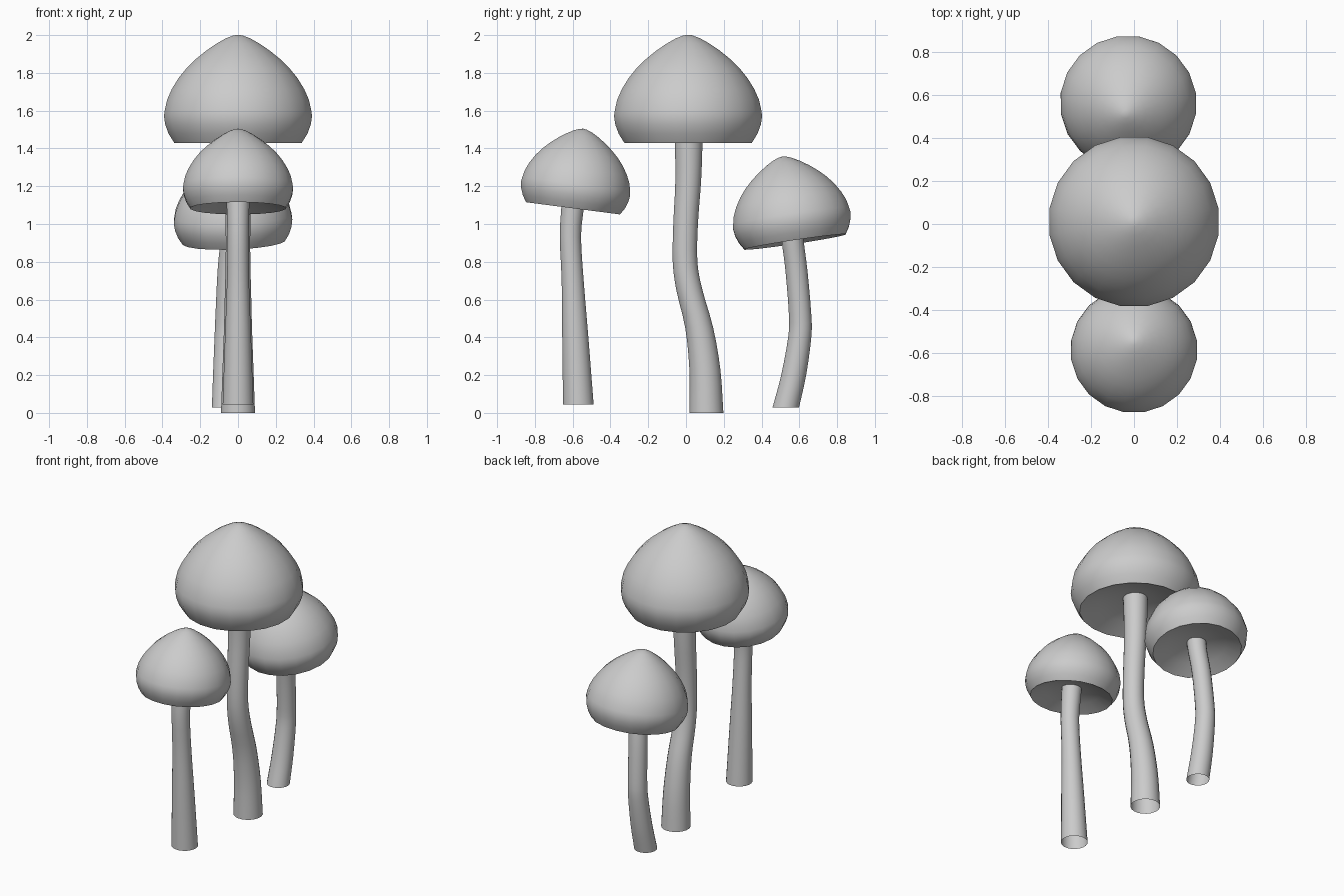
import bpy, bmesh, math
from mathutils import Matrix, Vector

if "Cube" in bpy.data.objects:
    bpy.data.objects.remove(bpy.data.objects["Cube"])

# cap profile (radius, height above rim), from under-centre round the rim to just below the tip
CAP = [(0.12, 0.082), (0.23, 0.05), (0.342, 0.0), (0.372, 0.048), (0.39, 0.096),
       (0.397, 0.142), (0.392, 0.175), (0.38, 0.228), (0.355, 0.284), (0.319, 0.342),
       (0.275, 0.396), (0.225, 0.444), (0.17, 0.488), (0.115, 0.525), (0.065, 0.553), (0.025, 0.568)]


def spline(points, steps=3):
    """Catmull-Rom smoothing of a path of tuples."""
    p = [Vector(q) for q in points]
    p = [2 * p[0] - p[1]] + p + [2 * p[-1] - p[-2]]
    out = []
    for i in range(1, len(p) - 2):
        a, b, c, d = p[i - 1:i + 3]
        for k in range(steps):
            t = k / steps
            out.append(0.5 * (2 * b + (c - a) * t + (2 * a - 5 * b + 4 * c - d) * t * t
                              + (3 * b - a - 3 * c + d) * t ** 3))
    return out + [p[-2]]


def loft(name, rings, sides, tips=None):
    """Skin of rings (x, y, z, radius); tips = (first, last) closing points."""
    bm = bmesh.new()
    loops = []
    for x, y, z, r in rings:
        loops.append([bm.verts.new((x + r * math.cos(a), y + r * math.sin(a), z))
                      for a in ((i + 0.5) * math.tau / sides for i in range(sides))])
    for lo, hi in zip(loops, loops[1:]):
        for i in range(sides):
            j = (i + 1) % sides
            bm.faces.new((lo[i], lo[j], hi[j], hi[i]))
    if tips:
        for loop, tip in ((loops[0], tips[0]), (loops[-1], tips[1])):
            v = bm.verts.new(tip)
            for i in range(sides):
                bm.faces.new((loop[i], loop[(i + 1) % sides], v))
    bmesh.ops.recalc_face_normals(bm, faces=bm.faces)
    mesh = bpy.data.meshes.new(name)
    bm.to_mesh(mesh)
    bm.free()
    ob = bpy.data.objects.new(name, mesh)
    bpy.context.collection.objects.link(ob)
    bpy.ops.object.select_all(action='DESELECT')
    ob.select_set(True)
    bpy.context.view_layer.objects.active = ob
    bpy.ops.object.shade_smooth_by_angle(angle=math.radians(40))
    return ob


def mushroom(name, base, scale, tilt, stem):
    # cap: hollowed underside, tilted about its rim centre
    cap = loft(name + "_cap", [(0, 0, z, r) for r, z in CAP], 20, ((0, 0, 0.09), (0, 0, 0.572)))
    cap.matrix_world = (Matrix.Translation(base)
                        @ Matrix.Rotation(math.radians(tilt[1]), 4, 'Y')
                        @ Matrix.Rotation(math.radians(tilt[0]), 4, 'X')
                        @ Matrix.Scale(scale, 4))
    # stem: open curved tube
    loft(name + "_stem", spline(stem), 20)


mushroom("tall", (0, 0.011, 1.43), 1.0, (0, 0),
         [(0, 0.108, 0, 0.091), (0, 0.1, 0.23, 0.083), (0, 0.07, 0.45, 0.075),
          (0, 0.018, 0.65, 0.07), (0, -0.005, 0.8, 0.066), (0, -0.002, 1.0, 0.066),
          (0, 0.012, 1.23, 0.069), (0, 0.014, 1.43, 0.074), (0, 0.012, 1.53, 0.076)])

mushroom("front", (0, -0.598, 1.083), 0.743, (-7.4, 0),
         [(0, -0.57, 0.045, 0.082), (0, -0.586, 0.4, 0.07), (0, -0.6, 0.7, 0.059),
          (0, -0.612, 0.93, 0.057), (0, -0.602, 1.07, 0.06), (0, -0.593, 1.15, 0.062)])

mushroom("back", (-0.022, 0.577, 0.905), 0.8, (8.5, -2.2),
         [(-0.068, 0.528, 0.028, 0.071), (-0.066, 0.57, 0.2, 0.067), (-0.063, 0.602, 0.4, 0.062),
          (-0.06, 0.604, 0.52, 0.06), (-0.05, 0.585, 0.75, 0.059), (-0.036, 0.566, 0.9, 0.059),
          (-0.03, 0.56, 0.975, 0.06)])
